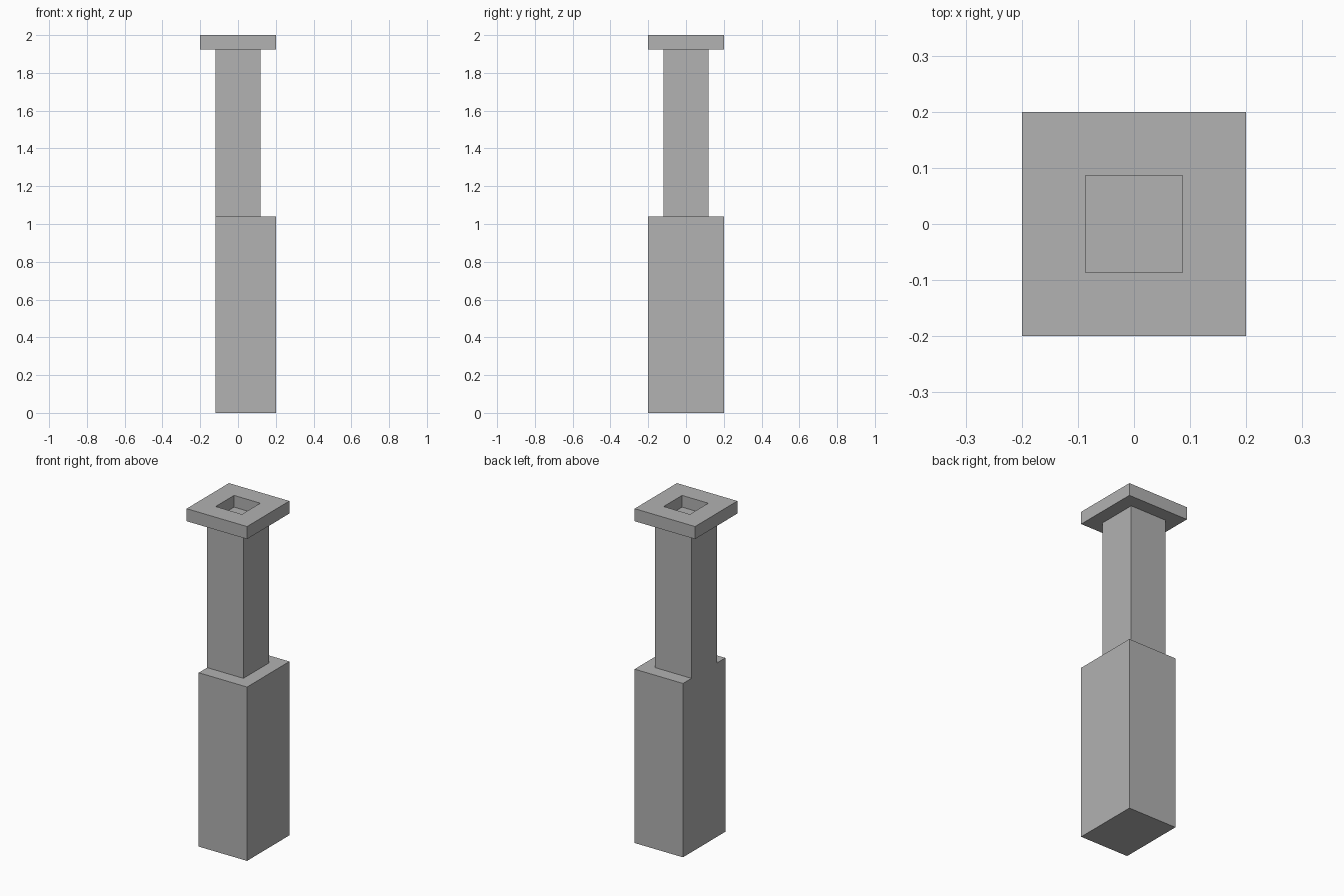
import bpy
import bmesh
from mathutils import Vector

default = bpy.data.objects.get("Cube")
if default:
    bpy.data.objects.remove(default, do_unlink=True)

grey = bpy.data.materials.new("plain grey")
grey.use_nodes = True
COLOUR = (0.445, 0.445, 0.445, 1)
grey.diffuse_color = COLOUR
grey.node_tree.nodes["Principled BSDF"].inputs["Base Color"].default_value = COLOUR


def box(name, low, high, socket=None):
    """Box between two corners; socket = (rim width, depth) sinks a square hole in the top."""
    low, high = Vector(low), Vector(high)
    bm = bmesh.new()
    bmesh.ops.create_cube(bm, size=1)
    bmesh.ops.scale(bm, vec=high - low, verts=bm.verts)
    bmesh.ops.translate(bm, vec=(low + high) / 2, verts=bm.verts)
    if socket:
        rim, depth = socket
        bm.normal_update()
        top = max(bm.faces, key=lambda f: f.calc_center_median().z)
        bmesh.ops.inset_individual(bm, faces=[top], thickness=rim)
        floor = bmesh.ops.extrude_discrete_faces(bm, faces=[top])["faces"][0]
        bmesh.ops.translate(bm, vec=(0, 0, -depth), verts=floor.verts)
    bmesh.ops.recalc_face_normals(bm, faces=bm.faces)
    mesh = bpy.data.meshes.new(name)
    bm.to_mesh(mesh)
    bm.free()
    mesh.materials.append(grey)
    obj = bpy.data.objects.new(name, mesh)
    bpy.context.collection.objects.link(obj)
    return obj


WIDE, SLIM = 0.2, 0.12
BASE_TOP, CAP_BOTTOM, TOP = 1.04, 1.925, 2.0

# Base block, flush with the column on its -x side
box("base_block", (-SLIM, -WIDE, 0), (WIDE, WIDE, BASE_TOP))
# Square column
box("column", (-SLIM, -SLIM, BASE_TOP), (SLIM, SLIM, CAP_BOTTOM))
# Cap plate with a square socket in the middle
box("cap_plate", (-WIDE, -WIDE, CAP_BOTTOM), (WIDE, WIDE, TOP), socket=(0.16, 0.07))
